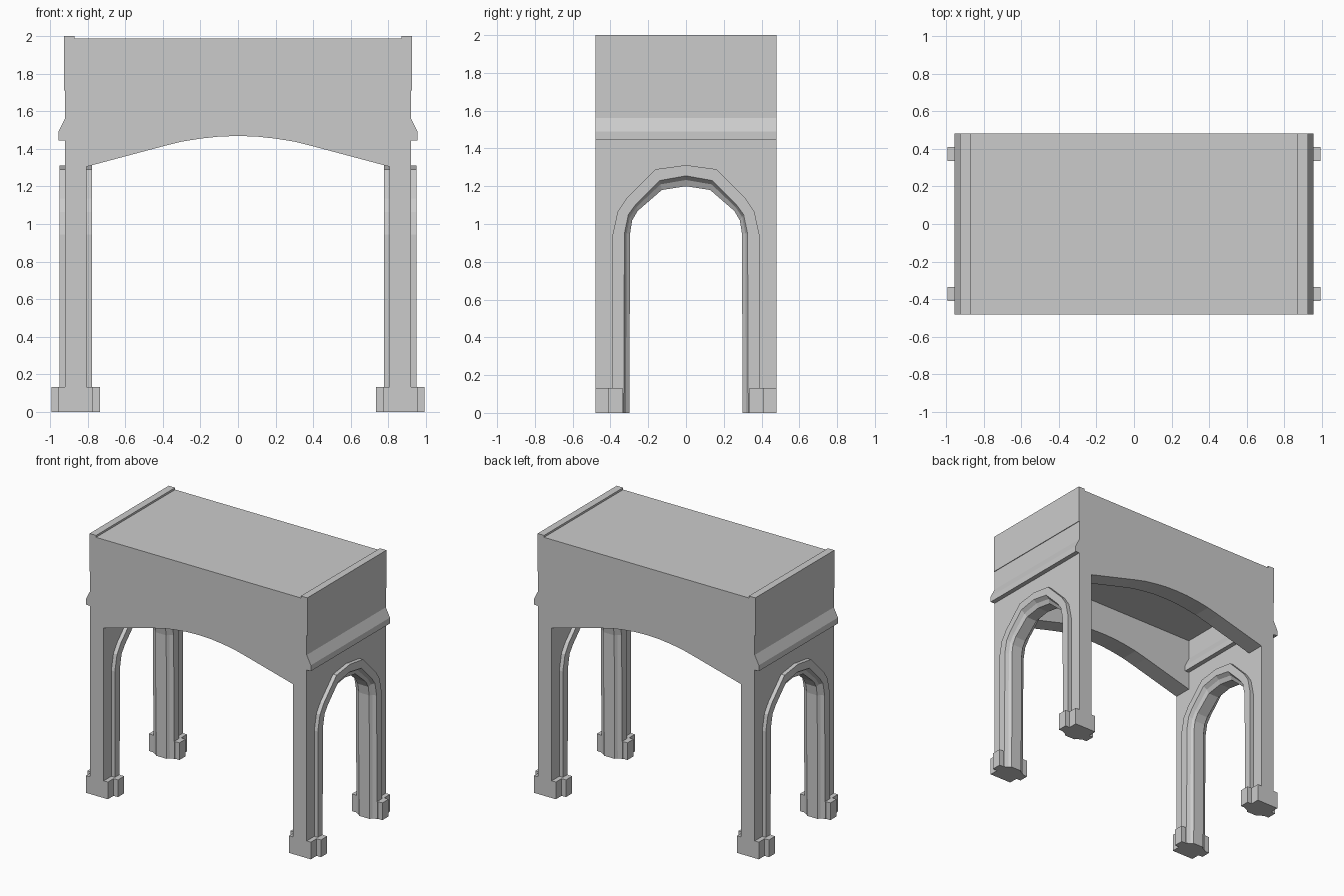
import bpy, bmesh

if "Cube" in bpy.data.objects:
    bpy.data.objects.remove(bpy.data.objects["Cube"])

CX = 0.8625          # centre of each end wall along x
HALF_Y = 0.48


def finish(name, bm):
    bmesh.ops.recalc_face_normals(bm, faces=bm.faces[:])
    me = bpy.data.meshes.new(name)
    bm.to_mesh(me)
    bm.free()
    ob = bpy.data.objects.new(name, me)
    bpy.context.collection.objects.link(ob)
    return ob


def prism(name, outline, axis, a, b):
    """Extrude a 2D outline along x (outline is y,z) or y (outline is x,z)."""
    bm = bmesh.new()
    place = (lambda p: (a, p[0], p[1])) if axis == 'x' else (lambda p: (p[0], a, p[1]))
    face = bm.faces.new([bm.verts.new(place(p)) for p in outline])
    ext = bmesh.ops.extrude_face_region(bm, geom=[face])
    verts = [g for g in ext['geom'] if isinstance(g, bmesh.types.BMVert)]
    d = b - a
    bmesh.ops.translate(bm, verts=verts, vec=(d, 0, 0) if axis == 'x' else (0, d, 0))
    return finish(name, bm)


def box(name, x0, x1, y0, y1, z0, z1):
    return prism(name, [(x0, z0), (x1, z0), (x1, z1), (x0, z1)], 'y', y0, y1)


def full(half):
    """Mirror a half arch (foot to apex) into a full arch."""
    return half + [(-y, z) for y, z in reversed(half[:-1])]


# Arch curves in the end walls
outer = full([(.388, 0), (.388, .945), (.362, 1.065), (.315, 1.135), (.16, 1.29), (0, 1.312)])
mid = full([(.33, 0), (.326, .95), (.305, 1.05), (.265, 1.105), (.14, 1.23), (0, 1.255)])
inner = full([(.30, 0), (.296, .95), (.285, 1.02), (.255, 1.07), (.128, 1.18), (0, 1.20)])
step = [((.6 * m[0] + .4 * i[0]), (.6 * m[1] + .4 * i[1])) for m, i in zip(mid, inner)]


def moulding(name, cx):
    """Stepped moulding lofted through the arch curves."""
    rings = [(outer, .0875), (mid, .0875), (step, .06), (inner, .045)]
    rings = rings + [(c, -d) for c, d in reversed(rings)]
    bm = bmesh.new()
    grid = [[bm.verts.new((cx + d, y, z)) for y, z in c] for c, d in rings]
    n = len(grid)
    for k in range(n):
        r, s = grid[k], grid[(k + 1) % n]
        for j in range(len(outer) - 1):
            bm.faces.new((r[j], r[j + 1], s[j + 1], s[j]))
    for end in (0, -1):
        bm.faces.new([r[end] for r in grid])
    return finish(name, bm)


for side, s in (("left", -1), ("right", 1)):
    cx = s * CX
    # End wall with arched opening
    wall = [(HALF_Y, 0), (HALF_Y, 1.71), (-HALF_Y, 1.71), (-HALF_Y, 0)] + outer[::-1]
    prism(side + "_end_wall", wall, 'x', cx - .0575, cx + .0575)
    moulding(side + "_arch_moulding", cx)

    # Sloped string course on both wall faces
    course = [(.0575, 1.445), (.0925, 1.445), (.0925, 1.49), (.0575, 1.56)]
    course += [(-x, z) for x, z in reversed(course)]
    prism(side + "_string_course", [(cx + x, z) for x, z in course], 'y', -HALF_Y, HALF_Y)

    # Roof rim
    box(side + "_roof_rim", *sorted((s * .87, s * .925)), -HALF_Y, HALF_Y, 1.71, 2.0)

    # Stepped leg bases
    for end, t in (("front", -1), ("back", 1)):
        box(f"{side}_{end}_base", cx - .0925, cx + .0925, *sorted((t * .33, t * HALF_Y)), 0, .132)
        box(f"{side}_{end}_base_pad", cx - .13, cx + .13, *sorted((t * .335, t * .41)), 0, .132)

# Front and back arched panels
half = [(.805, 1.305), (.40, 1.413), (.30, 1.438), (.20, 1.454), (.10, 1.465), (0, 1.468)]
panel = full(half) + [(-.805, 1.71), (.805, 1.71)]
prism("front_panel", panel, 'y', -HALF_Y, -.34)
prism("back_panel", panel, 'y', .34, HALF_Y)

# Roof slab
box("roof_slab", -.87, .87, -HALF_Y, HALF_Y, 1.71, 1.985)
